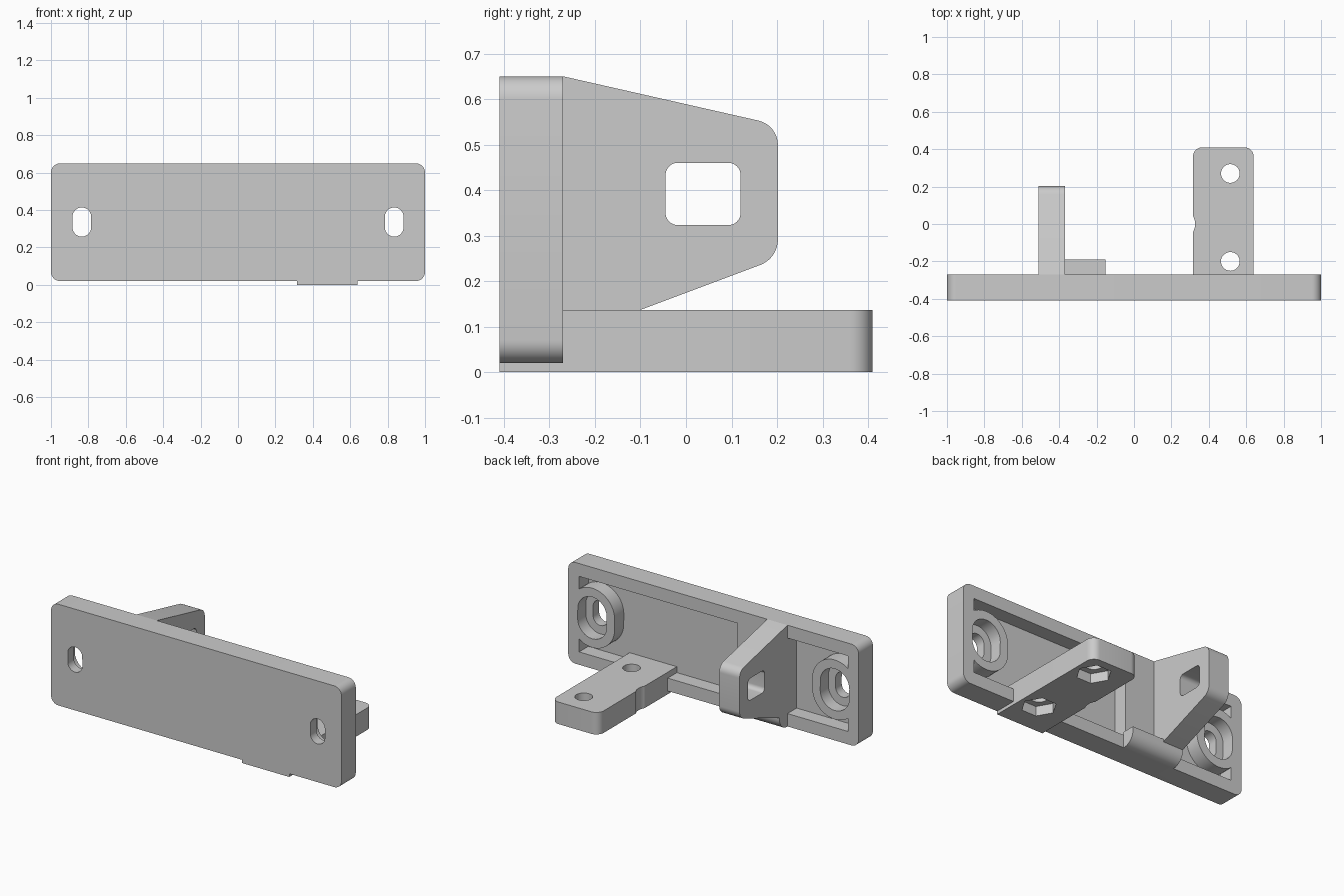
import bpy, bmesh, math
from mathutils import Vector

cube = bpy.data.objects.get("Cube")
if cube:
    bpy.data.objects.remove(cube, do_unlink=True)

grey = bpy.data.materials.new("matte grey")
grey.use_nodes = True
colour = (0.6, 0.6, 0.6, 1)
grey.diffuse_color = colour
grey.node_tree.nodes["Principled BSDF"].inputs["Base Color"].default_value = colour

# How each profile plane maps (u, v, depth) to x, y, z
PLANES = {"xz": lambda u, v, d: (u, d, v),
          "yz": lambda u, v, d: (d, u, v),
          "xy": lambda u, v, d: (u, v, d)}


def rounded(corners, steps=8):
    """Polygon of (u, v, radius) corners with tangent arcs."""
    out = []
    for i, (u, v, r) in enumerate(corners):
        p = Vector((u, v))
        a = (Vector(corners[i - 1][:2]) - p).normalized()
        b = (Vector(corners[(i + 1) % len(corners)][:2]) - p).normalized()
        if r == 0:
            out.append(p)
            continue
        half = a.angle(b) / 2
        centre = p + (a + b).normalized() * (r / math.sin(half))
        start = p + a * (r / math.tan(half)) - centre
        end = p + b * (r / math.tan(half)) - centre
        sweep = math.pi - 2 * half
        for k in range(steps + 1):
            t = k / steps
            out.append(centre + (start * math.sin((1 - t) * sweep)
                                 + end * math.sin(t * sweep)) / math.sin(sweep))
    return out


def box(u0, u1, v0, v1, r=0):
    return rounded([(u0, v0, r), (u1, v0, r), (u1, v1, r), (u0, v1, r)])


def ring(u, v, r, stretch=0, sides=48):
    """Circle, or a capsule stretched along v."""
    pts = []
    for k in range(sides):
        a = math.tau * k / sides
        lift = stretch if math.sin(a) > 0 else -stretch
        pts.append((u + r * math.cos(a), v + lift + r * math.sin(a)))
    return pts


def extrude(name, plane, pts, d0, d1):
    bm = bmesh.new()
    place = PLANES[plane]
    lower = [bm.verts.new(place(p[0], p[1], d0)) for p in pts]
    upper = [bm.verts.new(place(p[0], p[1], d1)) for p in pts]
    bm.faces.new(lower)
    bm.faces.new(upper)
    n = len(pts)
    for i in range(n):
        j = (i + 1) % n
        bm.faces.new((lower[i], lower[j], upper[j], upper[i]))
    bmesh.ops.recalc_face_normals(bm, faces=bm.faces)
    mesh = bpy.data.meshes.new(name)
    bm.to_mesh(mesh)
    bm.free()
    mesh.materials.append(grey)
    obj = bpy.data.objects.new(name, mesh)
    bpy.context.collection.objects.link(obj)
    return obj


def combine(obj, plane, pts, d0, d1, operation="DIFFERENCE"):
    """Cut or join one extruded shape and drop the helper."""
    tool = extrude("helper", plane, pts, d0, d1)
    mod = obj.modifiers.new("shape", "BOOLEAN")
    mod.operation, mod.object, mod.solver = operation, tool, "EXACT"
    deps = bpy.context.evaluated_depsgraph_get()
    mesh = bpy.data.meshes.new_from_object(obj.evaluated_get(deps))
    obj.modifiers.clear()
    obj.data = mesh
    bpy.data.objects.remove(tool, do_unlink=True)


FRONT, BACK, FLOOR = -0.41, -0.27, -0.36
MID = 0.336

# Face plate with two shallow pockets in the back
plate = extrude("face_plate", "xz", box(-1, 1, 0.02, 0.65, 0.05), FRONT, BACK)
for x0, x1 in ((-0.165, 0.925), (-0.925, -0.51)):
    combine(plate, "xz", box(x0, x1, 0.10, 0.57), FLOOR, 0)

# Raised ovals round the mounting slots, with counterbores
for side in (-1, 1):
    x = side * 0.835
    combine(plate, "xz", ring(x, MID, 0.155, 0.03), FLOOR - 0.01, BACK, "UNION")
    combine(plate, "xz", ring(x, MID, 0.10, 0.03), FLOOR + 0.01, 0)
    combine(plate, "xz", ring(x, MID, 0.05, 0.028), -0.5, 0)

# Lower tab with rounded outer corners and a shallow side notch
tab = extrude("mounting_tab", "xy",
              rounded([(0.315, FRONT, 0), (0.64, FRONT, 0),
                       (0.64, 0.41, 0.05), (0.315, 0.41, 0.05)]), 0, 0.137)
combine(tab, "xy", ring(0.245, 0, 0.082), -0.1, 0.3)

# Screw holes and hexagonal nut recesses
for y in (-0.2, 0.27):
    for part in (tab, plate):
        combine(part, "xy", ring(0.515, y, 0.1, sides=6), -0.1, 0.06)
    combine(tab, "xy", ring(0.515, y, 0.05), -0.1, 0.3)

# Tapered fin with a rounded window
fin = extrude("fin", "yz",
              rounded([(BACK, 0.65, 0), (0.202, 0.543, 0.055),
                       (0.202, 0.25, 0.06), (-0.19, 0.103, 0), (BACK, 0.075, 0)]),
              -0.51, -0.37)
combine(fin, "yz", box(-0.045, 0.12, 0.323, 0.46, 0.027), -1, 0)

# Foot with a rounded underside beside the fin
foot = extrude("fin_foot", "yz",
               rounded([(BACK, 0.02, 0), (-0.19, 0.02, 0.075),
                        (-0.19, 0.12, 0), (BACK, 0.12, 0)]), -0.51, -0.152)

for obj in (plate, tab, fin, foot):
    bpy.ops.object.select_all(action="DESELECT")
    obj.select_set(True)
    bpy.context.view_layer.objects.active = obj
    bpy.ops.object.shade_smooth_by_angle(angle=math.radians(30))
